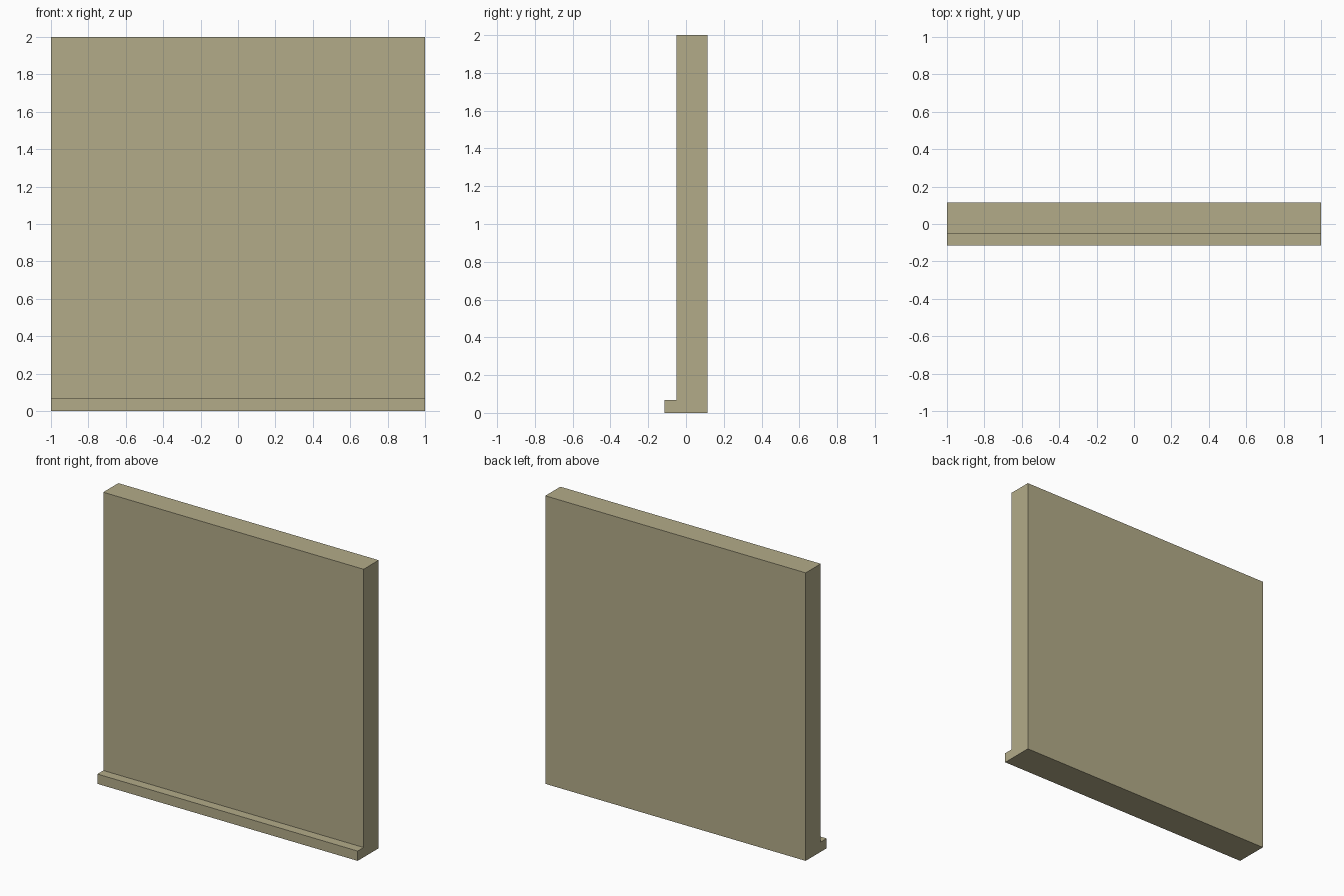
import bpy, bmesh

if "Cube" in bpy.data.objects:
    bpy.data.objects.remove(bpy.data.objects["Cube"])

# L-shaped side profile (y, z): upright wall with a low front ledge
profile = [(-0.115, 0), (0.115, 0), (0.115, 2), (-0.05, 2), (-0.05, 0.068), (-0.115, 0.068)]

# Extrude the profile along x
bm = bmesh.new()
face = bm.faces.new([bm.verts.new((-1, y, z)) for y, z in profile])
ext = bmesh.ops.extrude_face_region(bm, geom=[face], use_keep_orig=True)
verts = [g for g in ext["geom"] if isinstance(g, bmesh.types.BMVert)]
bmesh.ops.translate(bm, verts=verts, vec=(2, 0, 0))
bmesh.ops.recalc_face_normals(bm, faces=bm.faces)

mesh = bpy.data.meshes.new("wall_panel")
bm.to_mesh(mesh)
bm.free()
wall = bpy.data.objects.new("wall_panel", mesh)
bpy.context.collection.objects.link(wall)

# Khaki plaster colour
mat = bpy.data.materials.new("khaki_plaster")
mat.diffuse_color = (0.45, 0.41, 0.25, 1)
mat.use_nodes = True
mat.node_tree.nodes["Principled BSDF"].inputs["Base Color"].default_value = mat.diffuse_color
mesh.materials.append(mat)
